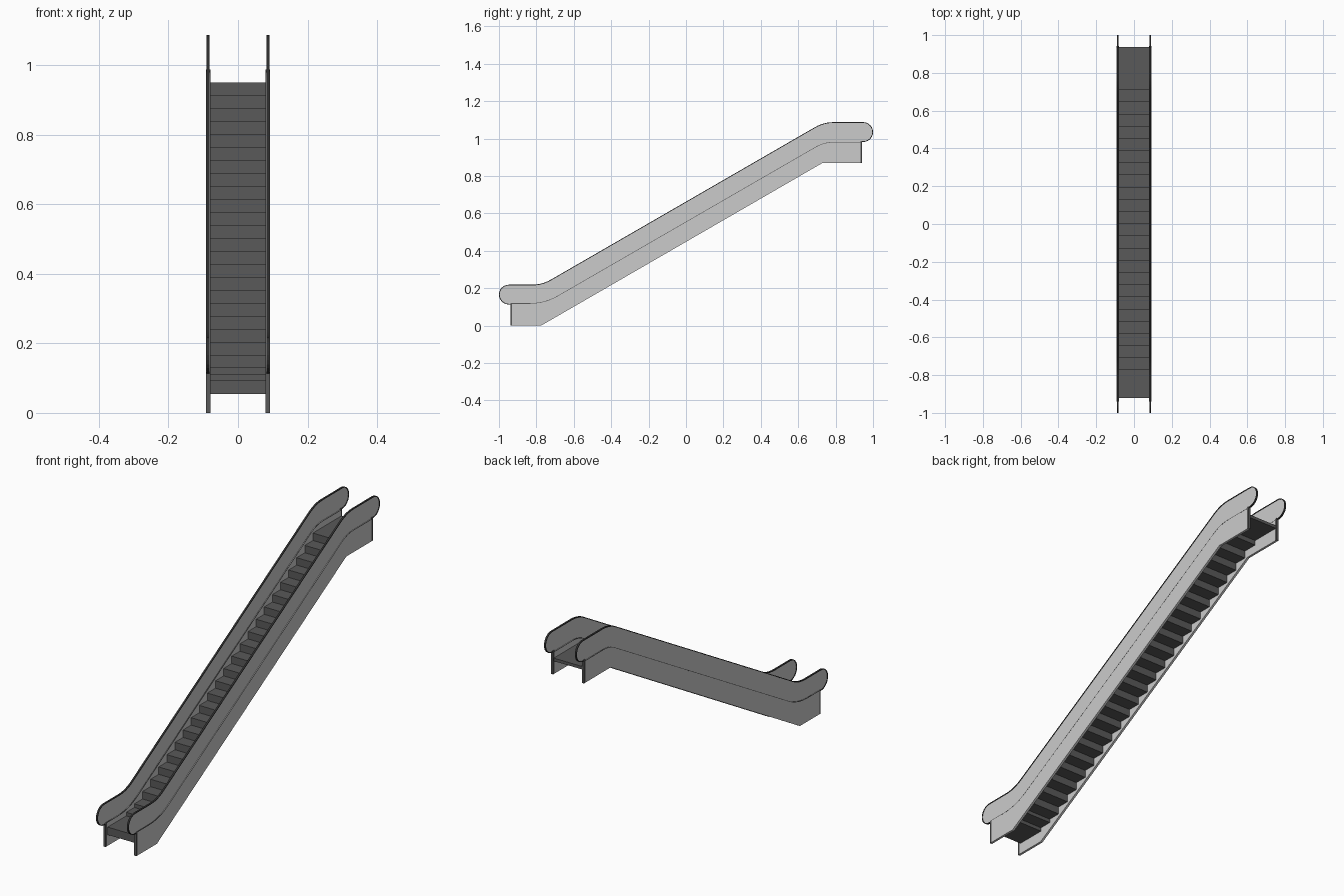
import bpy, bmesh, math
from mathutils import Vector

if "Cube" in bpy.data.objects:
    bpy.data.objects.remove(bpy.data.objects["Cube"])

SLOPE = math.tan(math.radians(30))


def material(name, v):
    m = bpy.data.materials.new(name)
    m.diffuse_color = (v, v, v, 1)
    m.use_nodes = True
    m.node_tree.nodes["Principled BSDF"].inputs["Base Color"].default_value = m.diffuse_color
    return m


DARK = material("dark_metal", 0.1)
BLACK = material("black_rubber", 0.03)


def make_object(name, verts, faces, mat=None):
    mesh = bpy.data.meshes.new(name)
    mesh.from_pydata(verts, [], faces)
    bm = bmesh.new()
    bm.from_mesh(mesh)
    bmesh.ops.recalc_face_normals(bm, faces=bm.faces)
    bm.to_mesh(mesh)
    bm.free()
    if mat:
        mesh.materials.append(mat)
    ob = bpy.data.objects.new(name, mesh)
    bpy.context.collection.objects.link(ob)
    return ob


def prism(name, profile, x0, x1, mat=None):
    # side profile (y, z) extruded across x
    n = len(profile)
    verts = [(x, y, z) for x in (x0, x1) for y, z in profile]
    faces = [list(range(n)), list(range(2 * n - 1, n - 1, -1))]
    faces += [(i, (i + 1) % n, n + (i + 1) % n, n + i) for i in range(n)]
    return make_object(name, verts, faces, mat)


def box(name, x0, x1, y0, y1, z0, z1, mat=None):
    return prism(name, [(y0, z0), (y1, z0), (y1, z1), (y0, z1)], x0, x1, mat)


def band(name, outer, inner, x0, x1, mat):
    # strip between two matching paths, closed at both ends
    verts, faces = [], []
    for o, i in zip(outer, inner):
        verts += [(x0, *o), (x1, *o), (x1, *i), (x0, *i)]
    for k in range(len(outer) - 1):
        for j in range(4):
            a, b = 4 * k + j, 4 * k + (j + 1) % 4
            faces.append((a, b, b + 4, a + 4))
    e = len(verts)
    faces += [(0, 1, 2, 3), (e - 1, e - 2, e - 3, e - 4)]
    return make_object(name, verts, faces, mat)


def bend(y, z, lower, length=0.055, steps=6):
    # rounded corner between level and sloped runs
    up = Vector((math.cos(math.pi / 6), 0.5)) * length
    flat = Vector((length, 0))
    c = Vector((y, z))
    a, b = (c - flat, c + up) if lower else (c - up, c + flat)
    return [a.lerp(c, i / steps).lerp(c.lerp(b, i / steps), i / steps)
            for i in range(steps + 1)]


def arc(cy, cz, r, a0, a1, steps=12):
    return [Vector((cy + r * math.cos(math.radians(a0 + (a1 - a0) * i / steps)),
                    cz + r * math.sin(math.radians(a0 + (a1 - a0) * i / steps))))
            for i in range(steps + 1)]


def rail_path(inset):
    # outline over both rounded ends, the bends and the slope
    r = 0.053 - inset
    low, high, mid = 0.219 - inset, 1.088 - inset, 0.663 - inset * 1.155
    return ([Vector((-0.937, 0.166 - r))] + arc(-0.947, 0.166, r, 270, 90)
            + bend((low - mid) / SLOPE, low, True)
            + bend((high - mid) / SLOPE, high, False)
            + arc(0.947, 1.035, r, 90, -90) + [Vector((0.937, 1.035 - r))])


# curve where the skirt meets the balustrade
seam = ([Vector((-0.937, 0.12))] + bend((0.12 - 0.556) / SLOPE, 0.12, True, 0.08)
        + bend((0.982 - 0.556) / SLOPE, 0.982, False, 0.05) + [Vector((0.94, 0.982))])
outer, inner = rail_path(0), rail_path(0.004)
drop = Vector((0, 0.003))

for s, side in ((-1, "left"), (1, "right")):
    # solid skirt
    prism("skirt_" + side, [(-0.937, 0), (-0.775, 0), (0.73, 0.87), (0.94, 0.87)]
          + [tuple(p) for p in reversed(seam)], s * 0.08, s * 0.0915)
    # dark strip capping the skirt, and its end posts
    band("skirt_trim_" + side, seam, [p - drop for p in seam],
         s * 0.0797, s * 0.0918, DARK)
    for y, z, end in ((-0.934, 0, "lower"), (0.937, 0.87, "upper")):
        box(f"{end}_end_post_{side}", s * 0.0797, s * 0.0918,
            y - 0.005, y + 0.005, z, z + 0.118, DARK)
    # balustrade panel
    prism("balustrade_" + side, [tuple(p) for p in inner + seam[::-1]],
          s * 0.0835, s * 0.0885)
    # handrail band
    band("handrail_" + side, outer, inner, s * 0.0815, s * 0.0905, BLACK)

# landings
W, H = 0.081, 0.039
box("lower_landing", -W, W, -0.922, -0.772, 0.055, 0.094, DARK)
box("top_step", -W, W, 0.71, 0.787, 0.95 - H, 0.95, DARK)
box("upper_landing", -W, W, 0.787, 0.937, 0.935, 0.95, DARK)

# transition step and main flight
RUN, RISE = 1.42 / 22, 0.82 / 22
box("step_00", -W, W, -0.774, -0.708, 0.112 - H, 0.112, DARK)
for k in range(22):
    y, z = -0.71 + k * RUN, 0.13 + k * RISE
    box(f"step_{k + 1:02d}", -W, W, y, y + RUN + 0.002, z - H, z, DARK)
